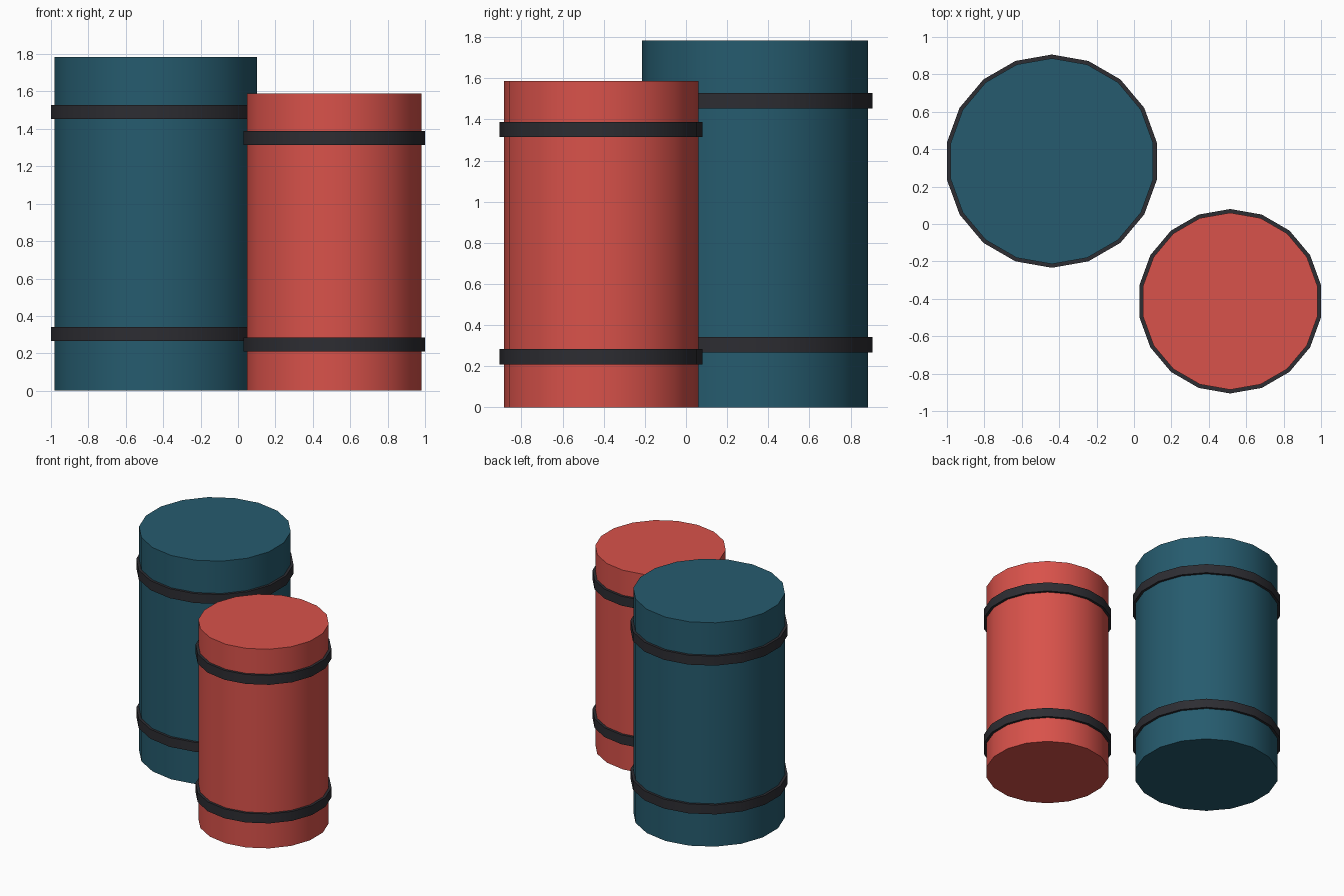
import bpy
import math

if "Cube" in bpy.data.objects:
    bpy.data.objects.remove(bpy.data.objects["Cube"])


def material(name, rgb):
    m = bpy.data.materials.new(name)
    m.diffuse_color = (*rgb, 1.0)
    m.use_nodes = True
    m.node_tree.nodes["Principled BSDF"].inputs["Base Color"].default_value = m.diffuse_color
    return m


BLUE = material("deep teal blue", (0.019, 0.105, 0.156))
RED = material("warm red", (0.69, 0.084, 0.069))
DARK = material("charcoal", (0.026, 0.026, 0.032))


def cylinder(name, x, y, radius, z0, z1, mat):
    # 18 sides, first corner on +y
    bpy.ops.mesh.primitive_cylinder_add(vertices=18, radius=radius, depth=z1 - z0,
                                        location=(x, y, (z0 + z1) / 2))
    ob = bpy.context.object
    ob.name = name
    ob.data.materials.append(mat)
    bpy.ops.object.shade_smooth_by_angle(angle=math.radians(30))
    return ob


def drum(name, x, y, radius, height, band_heights, mat):
    # Body with two raised hoops
    cylinder(name + "_body", x, y, radius, 0, height, mat)
    for label, z in zip(("lower", "upper"), band_heights):
        cylinder(f"{name}_{label}_band", x, y, radius + 0.02,
                 z - 0.0375, z + 0.0375, DARK)


drum("large_drum", -0.439, 0.336, 0.55, 1.785, (0.304, 1.49), BLUE)
drum("small_drum", 0.5145, -0.413, 0.473, 1.588, (0.246, 1.351), RED)
